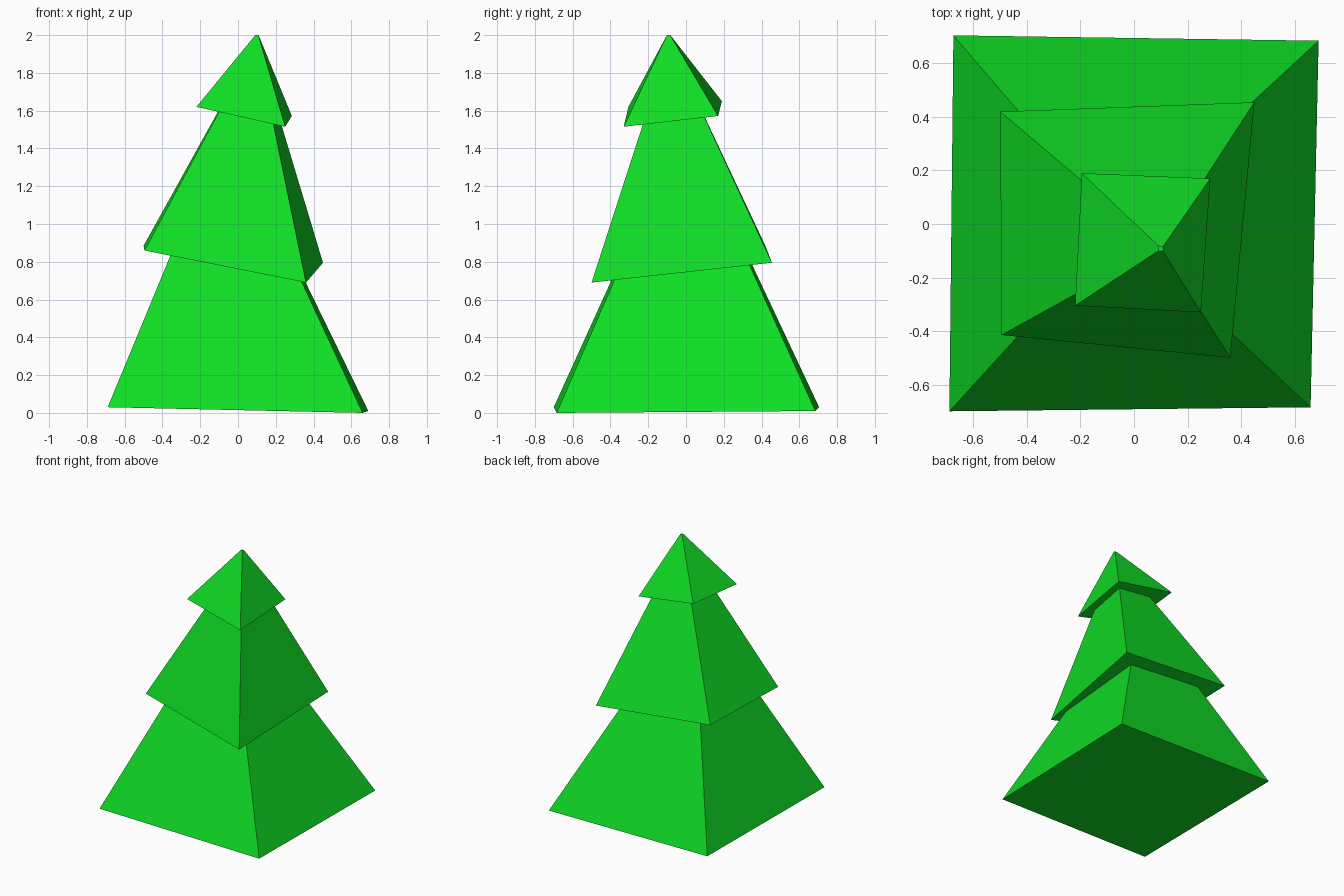
import bpy
import bmesh
from mathutils import Vector

cube = bpy.data.objects.get("Cube")
if cube:
    bpy.data.objects.remove(cube, do_unlink=True)

# Leaf colour
leaf = bpy.data.materials.new("leaf_green")
leaf.use_nodes = True
colour = (0.005, 0.73, 0.019, 1.0)
leaf.diffuse_color = colour
leaf.node_tree.nodes["Principled BSDF"].inputs["Base Color"].default_value = colour


def add_tier(name, corners, apex, blunt):
    """Four-sided leaning pyramid; blunt is the share of the base left at the tip."""
    bm = bmesh.new()
    apex = Vector(apex)
    centre = sum((Vector(c) for c in corners), Vector()) / 4
    base = [bm.verts.new(c) for c in corners]
    tip = []
    for c in corners:
        offset = (Vector(c) - centre) * blunt
        offset.z = 0
        tip.append(bm.verts.new(apex + offset))
    for i in range(4):
        j = (i + 1) % 4
        bm.faces.new((base[i], base[j], tip[j], tip[i]))
    bm.faces.new(base[::-1])
    bm.faces.new(tip)
    bmesh.ops.recalc_face_normals(bm, faces=bm.faces)
    mesh = bpy.data.meshes.new(name)
    bm.to_mesh(mesh)
    bm.free()
    mesh.materials.append(leaf)
    obj = bpy.data.objects.new(name, mesh)
    bpy.context.collection.objects.link(obj)
    return obj


# Corners run front right, back right, back left, front left as seen from the front
add_tier("bottom_branches",
         [(0.66, -0.685, 0.0), (0.69, 0.685, 0.01), (-0.675, 0.705, 0.03), (-0.69, -0.70, 0.03)],
         (-0.06, -0.01, 1.52), 0.02)
add_tier("middle_branches",
         [(0.36, -0.50, 0.69), (0.45, 0.455, 0.795), (-0.50, 0.42, 0.885), (-0.495, -0.415, 0.86)],
         (0.095, -0.085, 1.94), 0.02)
add_tier("top_branches",
         [(0.25, -0.33, 1.515), (0.285, 0.17, 1.572), (-0.195, 0.19, 1.65), (-0.22, -0.305, 1.62)],
         (0.10, -0.092, 2.0), 0.035)
